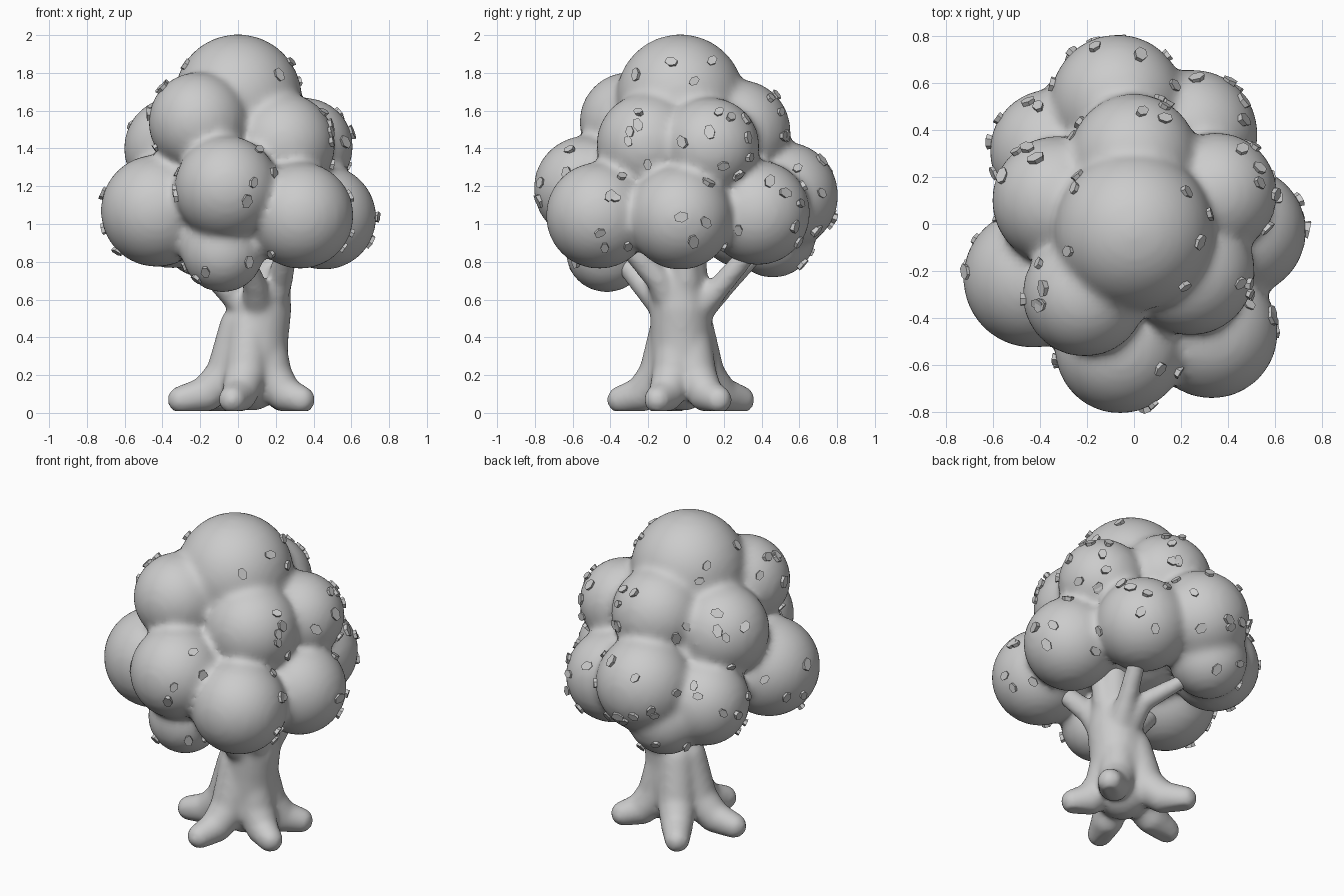
import bpy, bmesh, random
from mathutils import Vector, Matrix

if "Cube" in bpy.data.objects:
    bpy.data.objects.remove(bpy.data.objects["Cube"])

random.seed(7)


def make_object(name, bm):
    me = bpy.data.meshes.new(name)
    bm.to_mesh(me)
    bm.free()
    ob = bpy.data.objects.new(name, me)
    bpy.context.collection.objects.link(ob)
    return ob


def fuse(ob, voxel, smooth):
    """Melt overlapping parts into one smooth skin and keep it above ground."""
    m = ob.modifiers.new("fuse", 'REMESH')
    m.mode = 'VOXEL'
    m.voxel_size = voxel
    m.use_smooth_shade = True
    s = ob.modifiers.new("blend", 'SMOOTH')
    s.factor, s.iterations = 0.5, smooth
    dg = bpy.context.evaluated_depsgraph_get()
    me = bpy.data.meshes.new_from_object(ob.evaluated_get(dg))
    ob.modifiers.clear()
    ob.data = me
    for v in me.vertices:
        v.co.z = max(v.co.z, 0.01)
    for p in me.polygons:
        p.use_smooth = True


def ball(bm, c, r, seg=32):
    bmesh.ops.create_uvsphere(bm, u_segments=seg, v_segments=seg // 2, radius=r,
                              matrix=Matrix.Translation(c))


def limb(bm, nodes):
    """Tapered tube through (x, y, z, radius) nodes with round joints."""
    for n in nodes:
        ball(bm, n[:3], n[3], 20)
    for a, b in zip(nodes, nodes[1:]):
        pa, pb = Vector(a[:3]), Vector(b[:3])
        d = pb - pa
        mat = Matrix.Translation((pa + pb) / 2) @ d.to_track_quat('Z', 'Y').to_matrix().to_4x4()
        bmesh.ops.create_cone(bm, cap_ends=True, segments=20, radius1=a[3],
                              radius2=b[3], depth=d.length, matrix=mat)


# Canopy clumps: x, y, z, radius
clumps = [
    (0, -.03, 1.665, .34), (0, .28, 1.49, .275), (-.21, -.30, 1.54, .265),
    (.24, -.20, 1.42, .275), (.35, .13, 1.41, .26), (-.33, .10, 1.40, .275),
    (-.06, -.53, 1.19, .277), (.33, -.46, 1.045, .283), (-.43, -.23, 1.07, .298),
    (.455, -.03, 1.035, .278), (.25, .38, 1.06, .278), (-.07, .52, 1.15, .287),
    (-.35, .31, 1.03, .265), (-.18, .46, .945, .23), (-.08, -.42, .855, .218),
]
bm = bmesh.new()
for x, y, z, r in clumps:
    ball(bm, (x, y, z), r, 40)
ball(bm, (0, 0, 1.28), .43)
canopy = make_object("canopy", bm)
fuse(canopy, 0.022, 12)

# Trunk, roots and branches
bm = bmesh.new()
limb(bm, [(.07, -.02, .18, .17), (.09, -.02, .28, .175), (.105, -.025, .42, .165),
          (.12, -.025, .56, .165), (.15, -.015, .73, .13), (.16, 0, 1.0, .10)])
for x, y in [(-.30, -.06), (-.03, -.345), (.335, -.15), (.325, .17), (-.14, .29)]:
    c = Vector((.08, -.02))
    p = Vector((x, y))
    t, m, q = c.lerp(p, .18), c.lerp(p, .36), c.lerp(p, .65)
    limb(bm, [(t.x, t.y, .46, .11), (m.x, m.y, .20, .115),
              (q.x, q.y, .10, .095), (x, y, .07, .075)])
for mid, tip in [((.09, -.22, .67, .065), (.02, -.38, .86, .05)),
                 ((.10, .20, .67, .06), (-.16, .42, .88, .035)),
                 ((.20, .18, .67, .06), (.26, .36, .88, .05)),
                 ((.22, -.14, .70, .07), (.27, -.32, .90, .055)),
                 ((-.04, -.08, .63, .065), (-.28, -.18, .88, .05)),
                 ((.21, .0, .70, .08), (.25, -.01, .92, .06))]:
    limb(bm, [(.125, -.02, .48, .11), mid, tip])
trunk = make_object("trunk", bm)
fuse(trunk, 0.016, 12)

# Small flat leaf tufts scattered over the canopy, sparse at the front
bm = bmesh.new()
placed = 0
while placed < 110:
    x, y, z, r = random.choice(clumps)
    n = Vector([random.gauss(0, 1) for _ in range(3)]).normalized()
    c = Vector((x, y, z))
    p = c + n * r
    if abs(n.z) > .75 or (n.y < -.45 and random.random() < .9):
        continue
    if any((p - Vector(k[:3])).length < k[3] + .02 for k in clumps if k[:3] != (x, y, z)):
        continue
    tilt = (n + Vector([random.uniform(-.25, .25) for _ in range(3)])).normalized()
    mat = (Matrix.Translation(p - n * .002) @ tilt.to_track_quat('Z', 'Y').to_matrix().to_4x4()
           @ Matrix.Rotation(random.uniform(0, 6.28), 4, 'Z'))
    s = random.uniform(.026, .036)
    bmesh.ops.create_cone(bm, cap_ends=True, segments=6, radius1=s * .8, radius2=s,
                          depth=.03, matrix=mat @ Matrix.Diagonal((1.2, .85, 1, 1)))
    placed += 1
make_object("leaf_tufts", bm)
